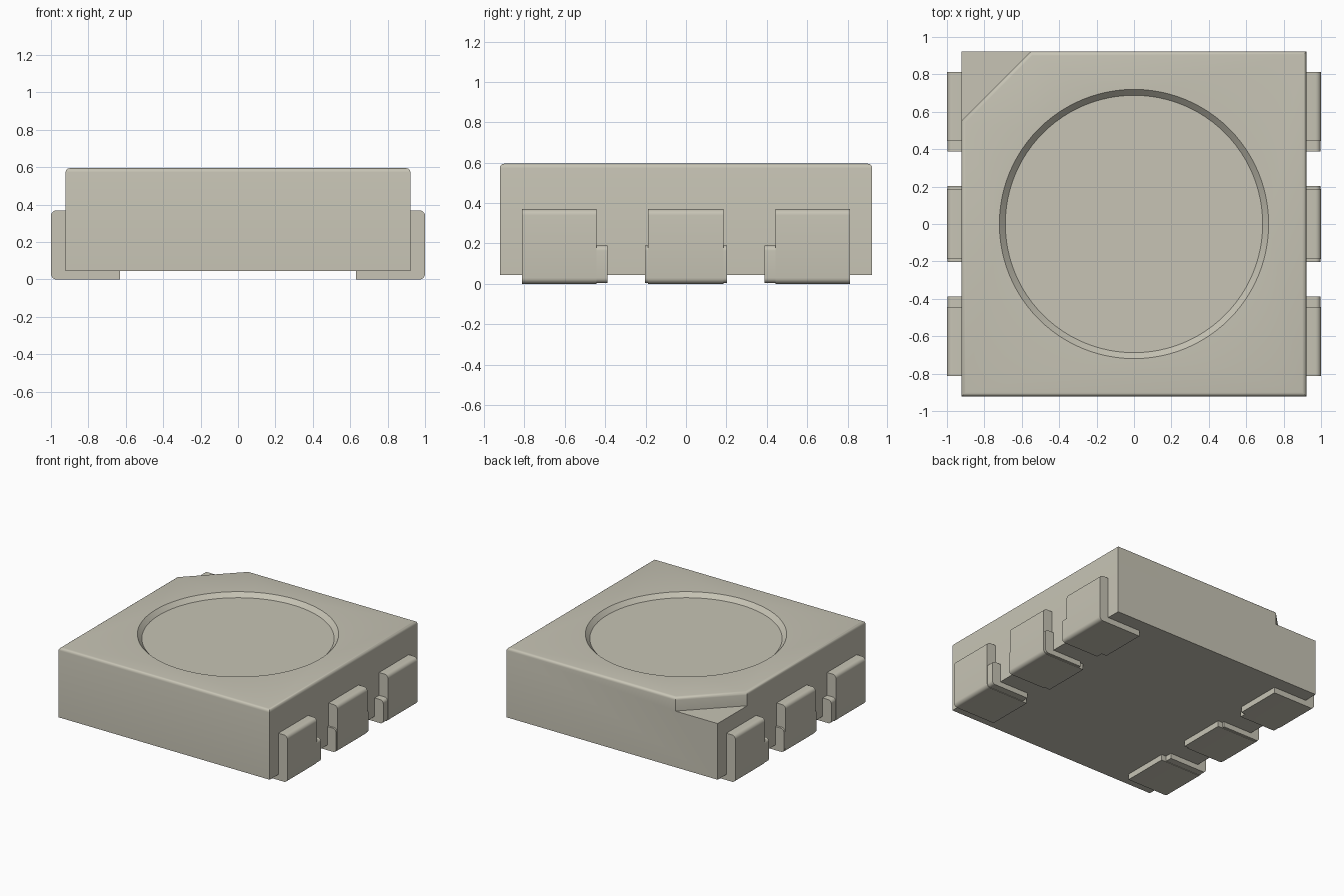
import bpy
import bmesh
import math

cube = bpy.data.objects.get("Cube")
if cube:
    bpy.data.objects.remove(cube, do_unlink=True)

# One flat colour for everything
mat = bpy.data.materials.new("warm grey")
mat.use_nodes = True
COLOUR = (0.57, 0.55, 0.46, 1.0)
mat.diffuse_color = COLOUR
mat.node_tree.nodes["Principled BSDF"].inputs["Base Color"].default_value = COLOUR

HALF = 0.922                               # half width of the body
Z_BASE, Z_NOTCH, Z_TOP = 0.045, 0.488, 0.595
CUT = 0.553                                # where the corner cut meets the sides


def finish(name, bm):
    bmesh.ops.recalc_face_normals(bm, faces=bm.faces)
    mesh = bpy.data.meshes.new(name)
    bm.to_mesh(mesh)
    bm.free()
    mesh.materials.append(mat)
    obj = bpy.data.objects.new(name, mesh)
    bpy.context.collection.objects.link(obj)
    bpy.ops.object.select_all(action='DESELECT')
    obj.select_set(True)
    bpy.context.view_layer.objects.active = obj
    bpy.ops.object.shade_smooth_by_angle(angle=math.radians(35))
    return obj


def make_body():
    bm = bmesh.new()

    def ring(points, z):
        return [bm.verts.new((x, y, z)) for x, y in points]

    h = HALF
    # Outline with a stepped-down corner at back right
    a, b, c, d = ring([(-h, -h), (h, -h), (h, h), (-h, h)], Z_BASE)
    ta, tb, tc, tp, tq = ring([(-h, -h), (h, -h), (h, h), (-CUT, h), (-h, CUT)], Z_TOP)
    np_, nd, nq = ring([(-CUT, h), (-h, h), (-h, CUT)], Z_NOTCH)
    for f in ([d, c, b, a], [a, b, tb, ta], [b, c, tc, tb],
              [c, d, nd, np_, tp, tc], [d, a, ta, tq, nq, nd],
              [np_, nq, tq, tp], [np_, nd, nq]):
        bm.faces.new(f)
    top = bm.faces.new([ta, tb, tc, tp, tq])

    # Rounded top rim
    bmesh.ops.bevel(bm, geom=list(top.edges), offset=0.022, segments=4,
                    profile=0.5, affect='EDGES')
    top = max((f for f in bm.faces if f.normal.z > 0.99), key=lambda f: f.calc_area())
    rim = list(top.edges)
    bmesh.ops.delete(bm, geom=[top], context='FACES_ONLY')

    # Shallow round recess with a sloping wall
    n = 96
    turn = [2 * math.pi * i / n for i in range(n)]
    upper = ring([(0.72 * math.cos(t), 0.72 * math.sin(t)) for t in turn], Z_TOP)
    lower = ring([(0.688 * math.cos(t), 0.688 * math.sin(t)) for t in turn], Z_TOP - 0.033)
    for i in range(n):
        j = (i + 1) % n
        bm.faces.new([upper[i], upper[j], lower[j], lower[i]])
    bm.faces.new(lower)
    loop = [bm.edges.get((upper[i], upper[(i + 1) % n])) for i in range(n)]
    bmesh.ops.triangle_fill(bm, edges=rim + loop, use_beauty=True, normal=(0, 0, 1))
    return finish("body", bm)


def make_bent_strip(name, side, y0, y1, x_out, z0, z1, x_foot, r):
    """L-shaped lead profile, rounded on its outer corners, extruded along y."""
    def arc(cx, cz, start):
        return [(cx + r * math.cos(math.radians(start + 15 * k)),
                 cz + r * math.sin(math.radians(start + 15 * k))) for k in range(7)]

    inner = HALF - 0.02
    profile = [(x_foot, z0)] + arc(x_out - r, z0 + r, -90) + arc(x_out - r, z1 - r, 0)
    profile += [(inner, z1), (inner, Z_BASE + 0.004), (x_foot, Z_BASE + 0.004)]
    bm = bmesh.new()
    near = [bm.verts.new((side * x, y0, z)) for x, z in profile]
    far = [bm.verts.new((side * x, y1, z)) for x, z in profile]
    bm.faces.new(near)
    bm.faces.new(far)
    n = len(profile)
    for i in range(n):
        j = (i + 1) % n
        bm.faces.new([near[i], near[j], far[j], far[i]])
    return finish(name, bm)


make_body()

# Three leads a side: a tall strip and a wider, lower shoulder
LEADS = {
    "front": ((-0.812, -0.443), (-0.80, -0.388)),
    "middle": ((-0.188, 0.186), (-0.203, 0.203)),
    "back": ((0.443, 0.812), (0.388, 0.80)),
}
for side, side_name in ((1, "left"), (-1, "right")):
    for place, (tall, wide) in LEADS.items():
        make_bent_strip(f"{place}_{side_name}_lead", side, *tall,
                        1.0, 0.0, 0.37, 0.63, 0.03)
        make_bent_strip(f"{place}_{side_name}_lead_shoulder", side, *wide,
                        0.997, 0.004, 0.19, 0.67, 0.026)
